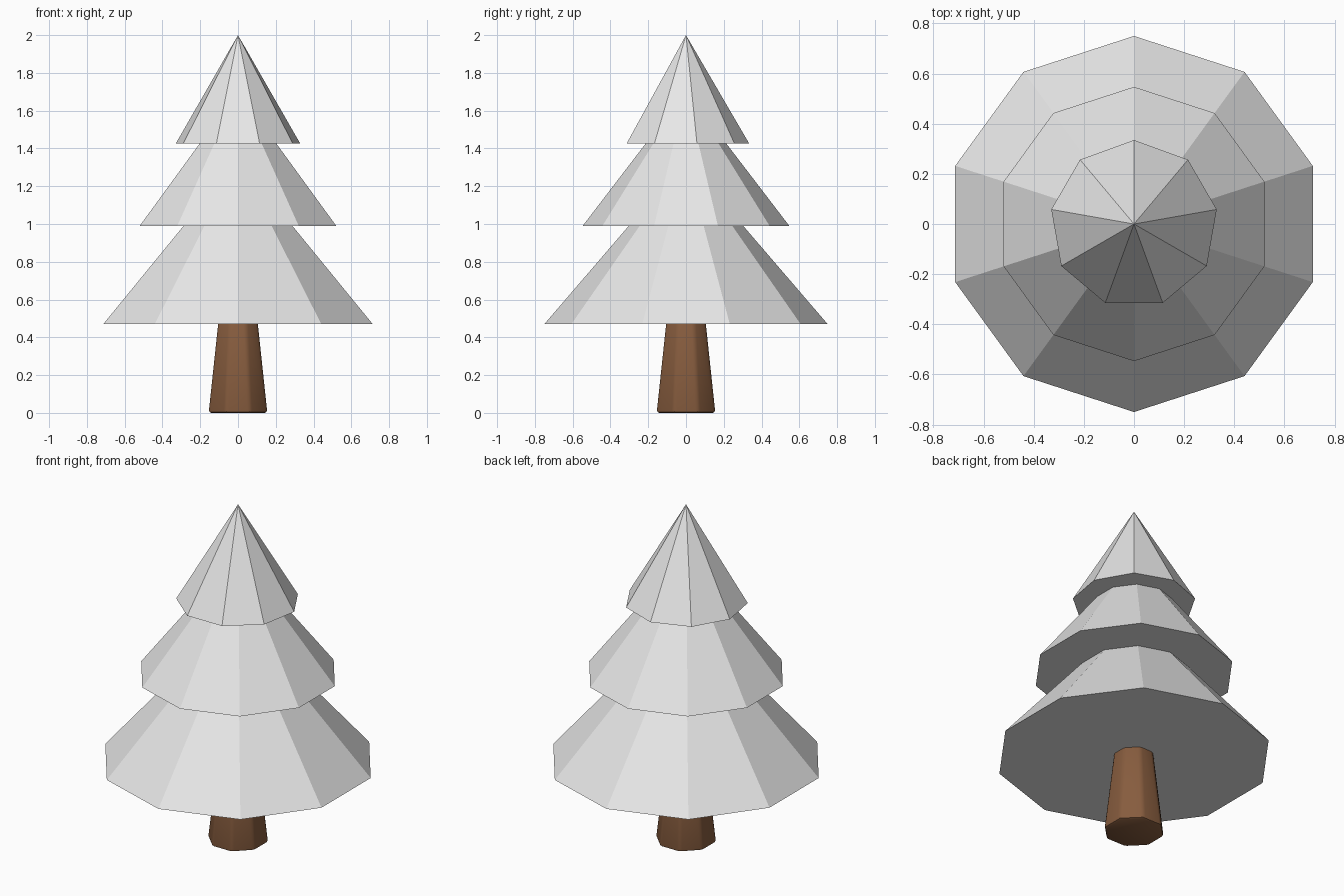
import bpy
import bmesh
import math

cube = bpy.data.objects.get("Cube")
if cube:
    bpy.data.objects.remove(cube, do_unlink=True)


def material(name, colour):
    mat = bpy.data.materials.new(name)
    mat.use_nodes = True
    mat.diffuse_color = colour
    mat.node_tree.nodes["Principled BSDF"].inputs["Base Color"].default_value = colour
    return mat


def frustum(name, sides, bottom, top, low, high, mat, turn=0.0):
    """Closed cone or frustum whose first corner points to +y, plus a turn."""
    bpy.ops.mesh.primitive_cone_add(
        vertices=sides, radius1=bottom, radius2=top, depth=high - low,
        end_fill_type='NGON', location=(0, 0, (low + high) / 2))
    obj = bpy.context.object
    obj.name = name
    # Cone primitives start their first corner on +y
    obj.rotation_euler.z = turn
    obj.data.materials.append(mat)
    return obj


grey = material("pale grey needles", (0.8, 0.8, 0.8, 1))
brown = material("brown bark", (0.24, 0.107, 0.048, 1))

# Foliage tiers, each tucked into the one above
frustum("lower_branches", 10, 0.75, 0.20, 0.47, 1.11, grey)
frustum("middle_branches", 10, 0.547, 0.13, 0.99, 1.535, grey)
frustum("tree_top", 9, 0.335, 0, 1.425, 2.0, grey)

# Tapered trunk with softened corners
trunk = frustum("trunk", 8, 0.168, 0.108, 0.0, 0.52, brown, math.pi / 8)
bm = bmesh.new()
bm.from_mesh(trunk.data)
bmesh.ops.bevel(bm, geom=bm.edges[:], offset=0.015, segments=2,
                profile=0.5, affect='EDGES')
bm.to_mesh(trunk.data)
bm.free()
bpy.ops.object.shade_smooth_by_angle(angle=math.radians(30))
